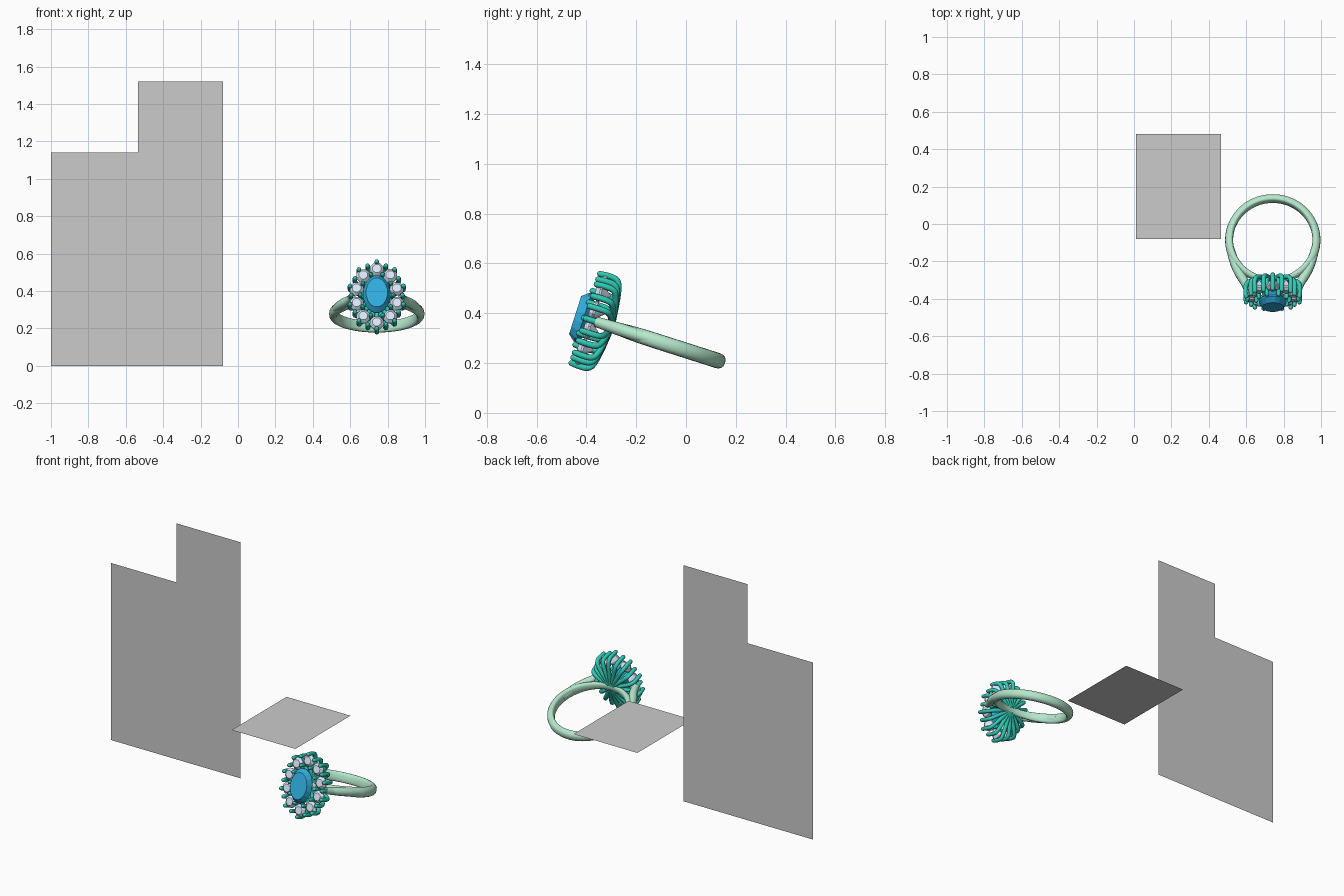
import bpy, bmesh, math
from mathutils import Matrix, Vector

if "Cube" in bpy.data.objects:
    bpy.data.objects.remove(bpy.data.objects["Cube"])

# Ring frame: local x = world x, local z = towards the setting, local y = finger axis
RING = Matrix.Translation((0.742, -0.086, 0.278)) @ Matrix.Rotation(math.radians(72.3), 4, 'X')


def material(name, rgb):
    m = bpy.data.materials.new(name)
    m.diffuse_color = (*rgb, 1)
    m.use_nodes = True
    m.node_tree.nodes["Principled BSDF"].inputs["Base Color"].default_value = m.diffuse_color
    return m


MINT = material("mint_metal", (0.46, 0.80, 0.60))
TEAL = material("teal_metal", (0.03, 0.60, 0.47))
BLUE = material("blue_gem", (0.03, 0.42, 0.74))
PALE = material("pale_gem", (0.70, 0.80, 0.95))


def add_mesh(name, me, mat=None, matrix=None, smooth=False):
    ob = bpy.data.objects.new(name, me)
    bpy.context.collection.objects.link(ob)
    if mat:
        me.materials.clear()
        me.materials.append(mat)
    if matrix:
        ob.matrix_world = matrix
    if smooth:
        me.polygons.foreach_set("use_smooth", [True] * len(me.polygons))
    return ob


def panel(name, corners):
    me = bpy.data.meshes.new(name)
    me.from_pydata(corners, [], [range(len(corners))])
    return add_mesh(name, me)


def bridge(bm, a, b):
    n = len(a)
    for i in range(n):
        bm.faces.new((a[i], a[(i + 1) % n], b[(i + 1) % n], b[i]))


def finish(bm, name):
    bmesh.ops.recalc_face_normals(bm, faces=bm.faces)
    me = bpy.data.meshes.new(name)
    bm.to_mesh(me)
    bm.free()
    return me


def add_gem(bm, cx, cy, rx, ry, culet, girdle, top, table, sides):
    """Faceted stone: pointed pavilion, thin girdle, sloped crown, flat table."""
    rings = []
    for z, s in ((girdle - 0.004, 1), (girdle + 0.004, 1), (top, table)):
        rings.append([bm.verts.new((cx + rx * s * math.cos(t), cy + ry * s * math.sin(t), z))
                      for t in (2 * math.pi * (i + 0.5) / sides for i in range(sides))])
    for a, b in zip(rings, rings[1:]):
        bridge(bm, a, b)
    tip = bm.verts.new((cx, cy, culet))
    for i in range(sides):
        bm.faces.new((tip, rings[0][(i + 1) % sides], rings[0][i]))
    bm.faces.new(rings[-1])


def tubes(name, paths, radius, mat, scale=(1, 1, 1)):
    """Smooth round wires with rounded tips; path points are (x, y, z, thickness)."""
    cu = bpy.data.curves.new(name, 'CURVE')
    cu.dimensions = '3D'
    cu.bevel_depth = radius
    cu.bevel_resolution = 3
    cu.use_fill_caps = True
    for pts in paths:
        sp = cu.splines.new('NURBS')
        sp.points.add(len(pts) - 1)
        for p, (x, y, z, r) in zip(sp.points, pts):
            p.co = (x, y, z, 1)
            p.radius = r
        sp.order_u = 3
        sp.use_endpoint_u = True
        sp.resolution_u = 5
    tmp = bpy.data.objects.new(name + "_path", cu)
    bpy.context.collection.objects.link(tmp)
    dg = bpy.context.evaluated_depsgraph_get()
    me = bpy.data.meshes.new_from_object(tmp.evaluated_get(dg))
    bpy.data.objects.remove(tmp)
    return add_mesh(name, me, mat, RING @ Matrix.Diagonal((*scale, 1)), smooth=True)


def oval_angles(a, b, n):
    """Angles that space n points evenly along an oval, starting at its top."""
    N = 2000
    pts = [Vector((a * math.cos(t), b * math.sin(t)))
           for t in (math.pi / 2 + 2 * math.pi * i / N for i in range(N + 1))]
    run = [0]
    for p, q in zip(pts, pts[1:]):
        run.append(run[-1] + (q - p).length)
    out, k = [], 0
    for i in range(N):
        if run[i] >= run[-1] * k / n - 1e-9 and k < n:
            out.append(math.pi / 2 + 2 * math.pi * i / N)
            k += 1
    return out


# Flat reference panels
panel("large_panel", [(-1, .138, 0), (-.08, .138, 0), (-.08, .138, 1.14), (-1, .138, 1.14)])
panel("upper_panel", [(-.535, .138, 1.14), (-.08, .138, 1.14), (-.08, .138, 1.52), (-.535, .138, 1.52)])
panel("level_panel", [(.01, -.08, .418), (.465, -.08, .418), (.465, .48, .418), (.01, .48, .418)])

# Band: rounded section swept around the finger axis, thinner under the setting
bm = bmesh.new()
loops = []
for i in range(96):
    t = 2 * math.pi * i / 96
    front = max(0, math.sin(t)) ** 3
    loop = []
    for j in range(16):
        c, s = math.cos(2 * math.pi * j / 16), math.sin(2 * math.pi * j / 16)
        out = 0.030 - 0.014 * front if c > 0 else 0.013
        r = 0.225 + out * c
        w = (0.031 - 0.009 * front) * math.copysign(abs(s) ** 0.8, s)
        loop.append(bm.verts.new((r * math.cos(t), w, r * math.sin(t))))
    loops.append(loop)
for i in range(96):
    bridge(bm, loops[i], loops[(i + 1) % 96])
add_mesh("band", finish(bm, "band"), MINT, RING, smooth=True)

# Shoulders rising from the band to the setting on both sides
tubes("shoulders", [[(s * x, 0, z, r) for x, z, r in
                     ((.229, .04, .85), (.208, .125, 1), (.172, .20, 1), (.143, .245, .9), (.132, .288, .8))]
                    for s in (-1, 1)], 0.026, MINT)

# Oval centre stone
bm = bmesh.new()
add_gem(bm, 0, 0, .074, .105, .265, .345, .377, .78, 16)
add_mesh("centre_stone", finish(bm, "centre_stone"), BLUE, RING)

# Halo of ten round stones
A, B = .112, .150
angles = oval_angles(A, B, 20)
bm = bmesh.new()
for t in angles[::2]:
    add_gem(bm, A * math.cos(t), B * math.sin(t), .039, .039, .262, .308, .328, .62, 8)
add_mesh("halo_stones", finish(bm, "halo_stones"), PALE, RING)


# Prongs: wires fanning out from the base, then bending forward to grip the stones
def prong(t, a, b, tip):
    c, s = a * math.cos(t), b * math.sin(t)
    return [(c * k, s * k, z, r) for k, z, r in
            ((.12, .225, 1), (.5, .232, 1), (.85, .243, 1), (1.0, .258, 1), (1.02, .295, 1),
             (1.0, tip - .012, 1), (1.0, tip - .002, .85), (1.0, tip + .002, .25))]


tubes("outer_prongs", [prong(t, .148, .188, .342) for t in angles[::2]], .0125, TEAL)
tubes("gap_prongs", [prong(t, .137, .176, .342) for t in angles[1::2]], .0125, TEAL)
tubes("inner_prongs", [prong(t, .088, .122, .350) for t in angles[1::2]], .0115, TEAL)
